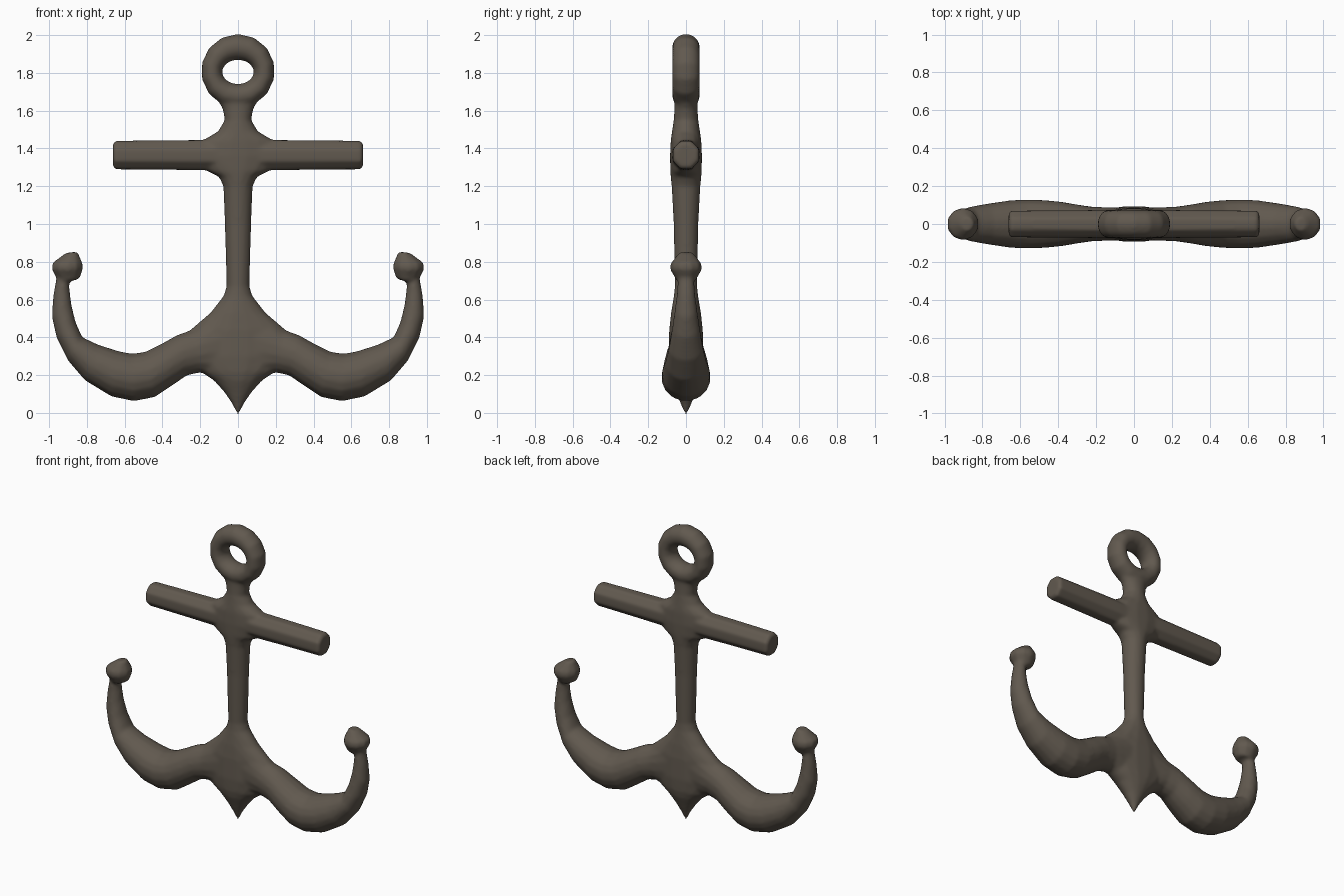
import bpy, bmesh, math
from mathutils import Vector

if "Cube" in bpy.data.objects:
    bpy.data.objects.remove(bpy.data.objects["Cube"])

iron = bpy.data.materials.new("dark iron")
iron.diffuse_color = (0.12, 0.10, 0.078, 1)
iron.use_nodes = True
iron.node_tree.nodes["Principled BSDF"].inputs["Base Color"].default_value = iron.diffuse_color

bm = bmesh.new()


def loft(sections, sides=16, side=1, closed=False):
    """Skin oval rings; each section = two outline points (x, z) and half depth y."""
    rings = []
    for p, q, hy in sections:
        a = Vector((p[0] * side, 0, p[1]))
        b = Vector((q[0] * side, 0, q[1]))
        c, h = (a + b) / 2, (a - b) / 2
        ring = []
        for i in range(sides):
            t = 2 * math.pi * (i + 0.5) / sides
            ring.append(bm.verts.new(c + h * math.cos(t) / math.cos(math.pi / sides)
                                     + Vector((0, hy * math.sin(t), 0))))
        rings.append(ring)
    pairs = list(zip(rings, rings[1:]))
    if closed:
        pairs.append((rings[-1], rings[0]))
    else:
        bm.faces.new(rings[0])
        bm.faces.new(rings[-1])
    for r, s in pairs:
        for i in range(sides):
            j = (i + 1) % sides
            bm.faces.new((r[i], r[j], s[j], s[i]))


# shank with bottom spike, crown flare and stock flare: (z, half width, half depth)
shank = [(-0.012, .004, .004), (.05, .032, .03), (.11, .072, .055), (.17, .125, .08),
         (.215, .19, .09), (.3, .26, .095), (.44, .25, .09), (.53, .145, .08),
         (.62, .075, .065), (.67, .06, .06), (1.0, .069, .066), (1.2, .077, .077),
         (1.25, .1, .082), (1.28, .16, .084), (1.36, .22, .086), (1.44, .19, .082),
         (1.49, .105, .075), (1.55, .07, .066), (1.61, .08, .062), (1.66, .11, .06),
         (1.71, .135, .055)]
loft([((-w, z), (w, z), d) for z, w, d in shank])

# horizontal stock with chamfered ends
loft([((x, 1.365 - r), (x, 1.365 + r), r) for x, r in
      [(-.662, .058), (-.65, .075), (-.2, .079), (.2, .079), (.65, .075), (.662, .058)]], 8)

# curved arms and the knobs on their tips
arm = [((0, .16), (0, .58), .085), ((.1, .18), (.12, .53), .088), ((.2, .215), (.24, .44), .092),
       ((.27, .2), (.32, .412), .103), ((.35, .145), (.41, .362), .118),
       ((.44, .085), (.49, .322), .127), ((.55, .063), (.56, .312), .131),
       ((.67, .088), (.63, .325), .127), ((.81, .173), (.74, .36), .108),
       ((.9, .278), (.825, .4), .092), ((.96, .4), (.86, .48), .075),
       ((.985, .51), (.882, .57), .06), ((.978, .62), (.892, .65), .048),
       ((.96, .72), (.895, .72), .042)]
knob = [((.945, .688), (.84, .708), .05), ((.986, .762), (.822, .765), .088),
        ((.98, .795), (.824, .79), .082), ((.912, .846), (.85, .854), .035)]
for s in (-1, 1):
    loft(arm, side=s)
    loft(knob, 10, s)

# top ring with an oval hole
ring = []
for k in range(14):
    t = 2 * math.pi * (k + 0.5) / 14
    c, s = math.cos(t), math.sin(t)
    ring.append(((.195 * c, 1.81 + .196 * s), (.085 * c, 1.805 + .065 * s), .073))
loft(ring, closed=True)

bmesh.ops.recalc_face_normals(bm, faces=bm.faces)
mesh = bpy.data.meshes.new("anchor")
bm.to_mesh(mesh)
bm.free()
mesh.materials.append(iron)
anchor = bpy.data.objects.new("anchor", mesh)
bpy.context.collection.objects.link(anchor)

# fuse the parts into one cast piece with soft joins
fuse = anchor.modifiers.new("fuse", 'REMESH')
fuse.mode = 'VOXEL'
fuse.voxel_size = 0.011
fuse.use_smooth_shade = True
soften = anchor.modifiers.new("soften", 'SMOOTH')
soften.factor = 0.5
soften.iterations = 6
